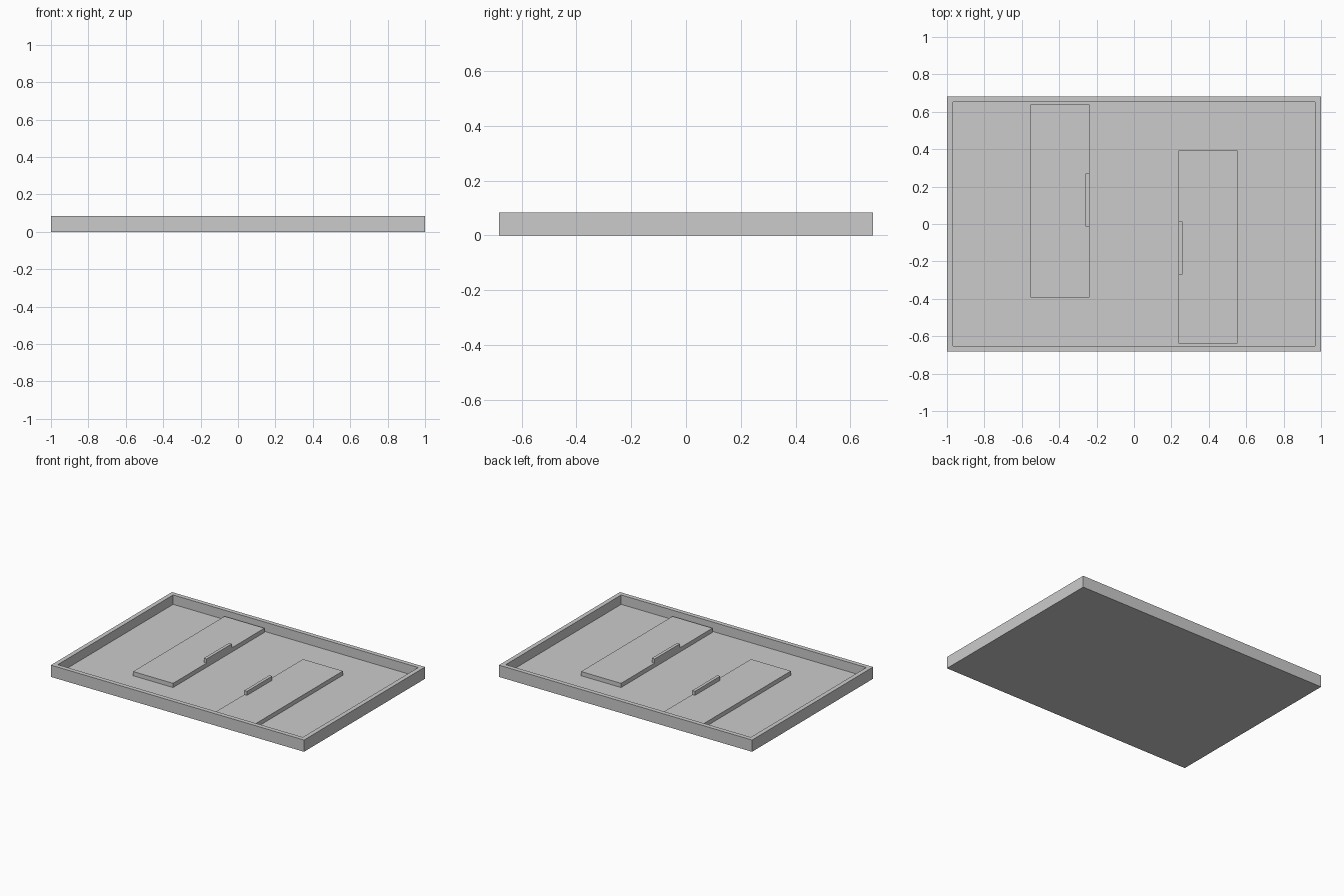
import bpy, bmesh
from math import pi
from mathutils import Matrix

if "Cube" in bpy.data.objects:
    bpy.data.objects.remove(bpy.data.objects["Cube"])

gray = bpy.data.materials.new("plain_gray")
gray.diffuse_color = (0.6, 0.6, 0.6, 1)
gray.use_nodes = True
gray.node_tree.nodes["Principled BSDF"].inputs["Base Color"].default_value = gray.diffuse_color

W, D, H = 1.0, 0.683, 0.084      # outer half width, half depth, height
IW, ID = 0.955, 0.639            # inner half sizes
FLOOR = 0.017


def finish(bm, name):
    mesh = bpy.data.meshes.new(name)
    bmesh.ops.recalc_face_normals(bm, faces=bm.faces)
    bm.to_mesh(mesh)
    bm.free()
    mesh.materials.append(gray)
    obj = bpy.data.objects.new(name, mesh)
    bpy.context.collection.objects.link(obj)
    return obj


def box(bm, x0, x1, y0, y1, z0, z1):
    m = Matrix.Translation(((x0 + x1) / 2, (y0 + y1) / 2, (z0 + z1) / 2))
    m = m @ Matrix.Diagonal((x1 - x0, y1 - y0, z1 - z0, 1))
    return bmesh.ops.create_cube(bm, size=1, matrix=m)["verts"]


# Shallow tray: a slab whose top is inset and pushed down to form the rim
bm = bmesh.new()
box(bm, -W, W, -D, D, 0, H)
top = max(bm.faces, key=lambda f: f.calc_center_median().z)
bmesh.ops.inset_region(bm, faces=[top], thickness=W - IW)
inner = bmesh.ops.extrude_discrete_faces(bm, faces=[top])["faces"][0]
for v in inner.verts:
    v.co.z = FLOOR
finish(bm, "tray")

# Two partition panels with raised handles, the second turned half a circle
for side, angle in (("left", 0), ("right", pi)):
    for part, dims in (
        ("panel", (-0.554, -0.238, -0.393, ID, FLOOR, 0.047)),
        ("handle", (-0.260, -0.238, -0.014, 0.270, 0.047, 0.076)),
    ):
        bm = bmesh.new()
        box(bm, *dims)
        bmesh.ops.rotate(bm, verts=bm.verts, matrix=Matrix.Rotation(angle, 3, 'Z'))
        finish(bm, f"{side}_{part}")
